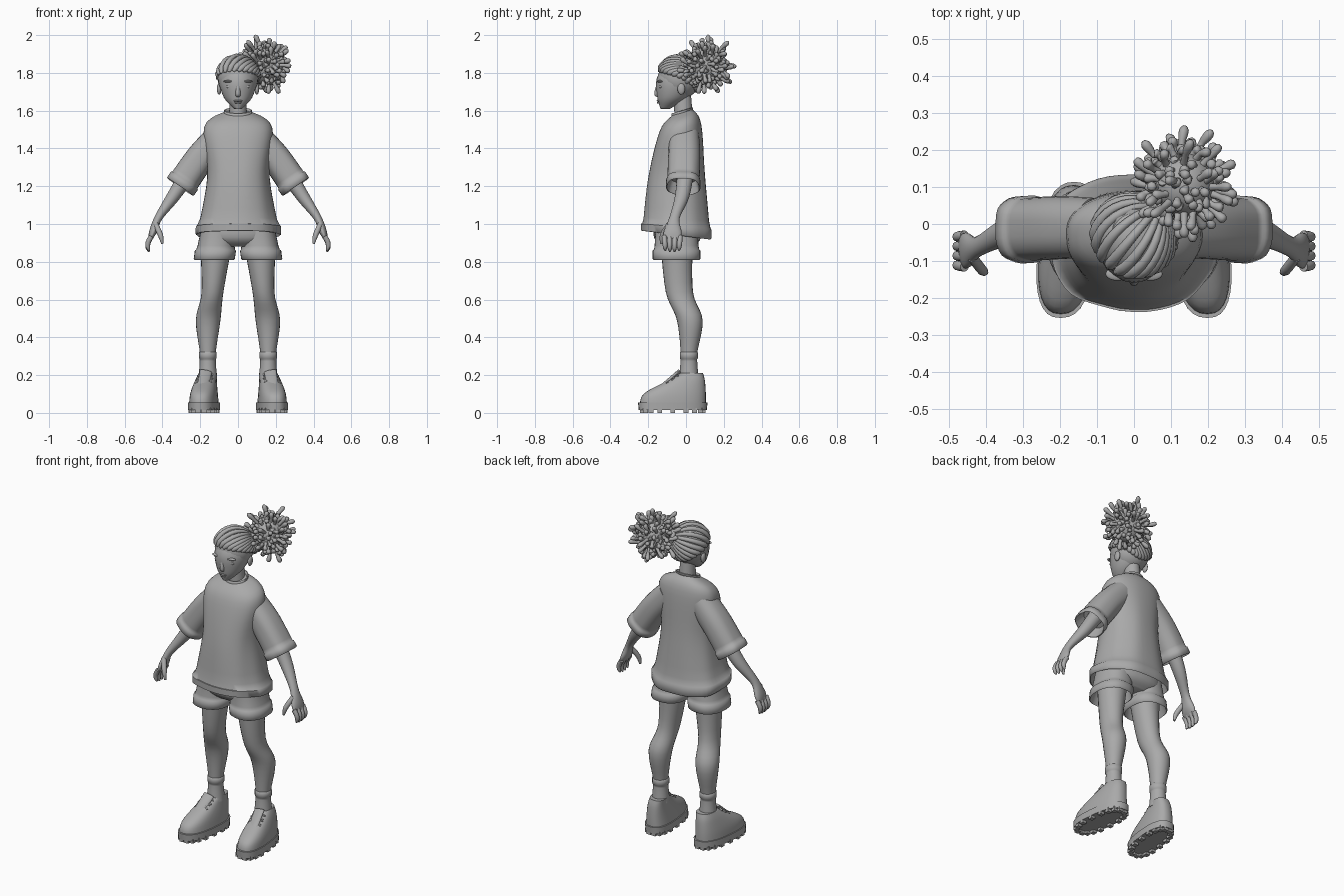
import bpy, bmesh, math, random
from math import sin, cos, pi
from mathutils import Vector

random.seed(4)
cube = bpy.data.objects.get("Cube")
if cube:
    bpy.data.objects.remove(cube)

clay = bpy.data.materials.new("plain grey")
clay.use_nodes = True
grey = (.4, .4, .4, 1)
clay.diffuse_color = grey
clay.node_tree.nodes["Principled BSDF"].inputs["Base Color"].default_value = grey


def finish(name, bm, mirror=False):
    """Turn a bmesh into a smooth part with sharp creases, optionally mirrored."""
    bmesh.ops.recalc_face_normals(bm, faces=bm.faces)
    for face in bm.faces:
        face.smooth = True
    for edge in bm.edges:
        edge.smooth = edge.calc_face_angle(0) < 1.1
    mesh = bpy.data.meshes.new(name)
    bm.to_mesh(mesh)
    bm.free()
    mesh.materials.append(clay)
    part = bpy.data.objects.new(name, mesh)
    bpy.context.collection.objects.link(part)
    if mirror:
        part.modifiers.new("mirror", "MIRROR").use_mirror_merge = False


def place(ring):
    return Vector(ring[:3])


def signed_power(value, exponent):
    return math.copysign(abs(value) ** exponent, value)


def resample(controls, steps):
    """Run a smooth spline through (x, y, z, width, depth) control rings."""
    points = [Vector(ring) for ring in controls]
    last = len(points) - 1
    result = []
    for i in range(last):
        start, end = points[i], points[i + 1]
        leave = (end - points[max(i - 1, 0)]) / 2
        arrive = (points[min(i + 2, last)] - start) / 2
        for step in range(steps):
            t = step / steps
            blend = t * t * (3 - 2 * t)
            result.append(start * (1 - blend) + end * blend
                          + leave * (t * (1 - t) ** 2) - arrive * (t * t * (1 - t)))
    return result + [points[last]]


def turn_hem(rings, height, lip):
    """Finish an open garment end with a raised band that folds inside."""
    end = rings[-1]
    tip = place(end)
    along = (tip - place(rings[-2])).normalized() * height
    kept = [ring for ring in rings if (tip - place(ring)).length > height * 1.2]
    for back, grow in ((1, 0), (.9, lip), (0, lip), (-.1, 0), (1.5, -3 * lip)):
        kept.append((*(tip - along * back), end[3] + grow, end[4] + grow))
    return kept


def add_shell(bm, rings, sides, power, tilt, fold, shear, follow):
    """Skin a list of rings and cap both ends."""
    loops = []
    last = len(rings) - 1
    u, v, heading = Vector((1, 0, 0)), Vector((0, 1, 0)), None
    for i, ring in enumerate(rings):
        if follow:
            t = (place(rings[min(i + 1, last)]) - place(rings[max(i - 1, 0)])).normalized()
            if heading is None and abs(t.y) > .9:
                v = Vector((1, 0, 0))
            elif heading and t.dot(heading) < 0:
                t = -t
            v = (v - t * v.dot(t)).normalized()
            u, heading = v.cross(t), t
        f = i / last
        slope = tilt[0] * (1 - f) + tilt[1] * f
        loop = []
        for k in range(sides):
            angle = 2 * pi * k / sides
            crease = 1 + fold * f * (sin(5 * angle + 2 * f) + sin(9 * angle + 4 * f) / 2)
            offset = (u * ring[3] * signed_power(cos(angle), 2 / power)
                      + v * ring[4] * signed_power(sin(angle), 2 / power)) * crease
            offset.z += slope * offset.y
            offset.x -= shear * offset.y
            loop.append(bm.verts.new(place(ring) + offset))
        loops.append(loop)
    for lower, upper in zip(loops, loops[1:]):
        for k in range(sides):
            n = (k + 1) % sides
            bm.faces.new((lower[k], lower[n], upper[n], upper[k]))
    bm.faces.new(loops[0])
    bm.faces.new(loops[-1])


def loft(name, *shells, sides=24, steps=5, mirror=False, hem=0, lip=.006,
         power=2, tilt=(0, 0), fold=0, shear=0, follow=False):
    bm = bmesh.new()
    for controls in shells:
        rings = resample(controls, steps)
        if hem:
            rings = turn_hem(rings, hem, lip)
        add_shell(bm, rings, sides, power, tilt, fold, shear, follow)
    finish(name, bm, mirror)


def ball(name, centre, size, mirror=False):
    bm = bmesh.new()
    bmesh.ops.create_uvsphere(bm, u_segments=24, v_segments=16, radius=1)
    for vert in bm.verts:
        vert.co = Vector(centre) + vert.co * Vector(size)
    finish(name, bm, mirror)


# Head, neck and face
loft("head", [(0, -.11, 1.61, .02, .025), (0, -.07, 1.67, .075, .082),
              (0, -.04, 1.77, .1, .115), (0, -.03, 1.87, .06, .07)], sides=32)
loft("neck", [(0, -.01, 1.52, .05, .05), (0, -.02, 1.7, .04, .045)])
loft("nose", [(0, -.14, 1.76, .01, .01), (0, -.15, 1.69, .014, .018),
              (0, -.14, 1.67, .01, .01)], sides=12)
ball("upper_lip", (0, -.145, 1.652), (.024, .01, .005))
ball("lower_lip", (0, -.144, 1.642), (.018, .01, .005))
ball("eyes", (.044, -.13, 1.727), (.02, .014, .01), mirror=True)
ball("brows", (.045, -.135, 1.755), (.032, .018, .007), mirror=True)
ball("ears", (.1, -.025, 1.715), (.012, .02, .03), mirror=True)

# Swept-back hair: a cap with tufts running from the hairline to the tie
skull = Vector((0, -.035, 1.775))
cap = Vector((.108, .112, .115))
tie = Vector((.6, .7, .4)).normalized()
ball("hair_cap", skull, cap)


def hairline(turn):
    """Direction of the hairline, high at the brow and low at the nape."""
    back = (1 - cos(turn)) / 2
    rise = .3 - back / 2 - back ** 3 / 2
    return Vector((sin(turn) * cos(rise), -cos(turn) * cos(rise), sin(rise)))


def tuft(turn, steps=10):
    rings = []
    for step in range(steps + 1):
        f = step / steps
        radius = (.017 if step else .008) * (1 - f / 2)
        rings.append((*(skull + cap * hairline(turn).slerp(tie, f)), radius, radius))
    return rings


tuft_count = 26
loft("hair_tufts", *[tuft(2 * pi * i / tuft_count) for i in range(tuft_count)],
     sides=10, steps=1, follow=True)

# Hair tie
hub = skull + cap * tie * 1.1
across = tie.orthogonal().normalized()
around = tie.cross(across)
tie_turns = [2 * pi * i / 24 for i in range(25)]
loft("hair_tie", [(*(hub + (across * cos(a) + around * sin(a)) * .036), .014, .014)
                  for a in tie_turns], sides=10, steps=1, follow=True)

# Curly puff: a core covered with short bent curls ending in knobs
puff = Vector((.135, .105, 1.838))
ball("puff_core", puff, (.09, .09, .1))


def curl(direction):
    bend = Vector([random.uniform(-1, 1) for axis in range(3)]) * .025
    reach = random.uniform(.03, .065)
    rings = []
    for f, radius in ((0, .012), (.6, .009), (.8, .012), (1, .013), (1.1, .006)):
        spot = puff + direction * (.075 + reach * f) + bend * f * f
        rings.append((*spot, radius, radius))
    return rings


curls = []
curl_count = 170
for i in range(curl_count):
    height = 1 - (2 * i + 1) / curl_count
    width = math.sqrt(1 - height * height)
    curls.append(curl(Vector((width * cos(i * 2.4), width * sin(i * 2.4), height))))
loft("puff_curls", *curls, sides=8, steps=2, follow=True)

# Loose shirt
loft("shirt_body", [(0, -.02, 1.59, .07, .055), (0, -.03, 1.51, .18, .11),
                    (0, -.05, 1.25, .165, .15), (0, -.05, .945, .22, .18)],
     sides=48, steps=6, hem=.045, power=2.3, tilt=(.3, -.15), fold=.018)
loft("collar", [(0, -.02, 1.57, .09, .066), (0, -.02, 1.6, .07, .054)],
     sides=32, hem=.015, lip=.004, tilt=(.3, .3))
loft("sleeves", [(.1, -.01, 1.46, .075, .08), (.2, -.01, 1.35, .078, .085),
                 (.305, -.015, 1.2, .08, .085)],
     sides=32, mirror=True, hem=.04, power=2.4, fold=.02, follow=True)

# Arms and hands
loft("arms", [(.25, 0, 1.29, .045, .045), (.34, -.02, 1.15, .035, .038),
              (.42, -.06, 1.035, .021, .027), (.45, -.07, .96, .02, .047),
              (.465, -.075, .92, .01, .045)], sides=20, mirror=True, follow=True)


def finger(index):
    """A finger that bows outward and hangs straight down from the knuckles."""
    side = index - 1.5
    length = .085 - .006 * abs(side)
    rings = []
    for step in range(7):
        f = step / 6
        radius = .013 * math.sqrt(1.1 - f ** 4)
        rings.append((.458 + .02 * sin(pi * f * .8), -.073 + side * (.028 - .004 * f),
                      .935 - length * f, radius, radius))
    return rings


thumb = [(.437, -.09, 1, .014, .014), (.41, -.125, .94, .014, .014),
         (.4, -.13, .895, .006, .006)]
loft("fingers", thumb, *[finger(i) for i in range(4)],
     sides=12, steps=3, mirror=True, follow=True)

# Shorts
loft("shorts_hips", [(0, -.045, 1.05, .17, .12), (0, -.045, .93, .19, .125),
                     (0, -.045, .88, .13, .08)], sides=32, power=2.4)
loft("shorts_legs", [(.1, -.05, 1, .09, .11), (.125, -.05, .815, .103, .12)],
     sides=32, mirror=True, hem=.05, power=2.3, fold=.006)

# Legs and socks
loft("legs", [(.115, -.05, .9, .085, .085), (.135, -.035, .64, .058, .072),
              (.158, .02, .49, .065, .068), (.16, .015, .3, .04, .042),
              (.16, .015, .18, .042, .044)], mirror=True)
loft("socks", [(.16, .015, .18, .05, .052), (.16, .015, .26, .043, .045),
               (.16, .015, .32, .043, .044)], mirror=True, hem=.035, lip=.004)

# Chunky laced shoes
shoe = dict(mirror=True, sides=32, power=2.5, shear=.1)
loft("shoe_uppers", [(.18, -.07, .03, .076, .175), (.18, -.06, .1, .07, .165),
                     (.17, 0, .17, .056, .1), (.16, .03, .21, .047, .06)], **shoe)
loft("shoe_soles", [(.18, -.07, .015, .08, .18), (.18, -.07, .055, .08, .184)], **shoe)

# Cleats spaced around the sole edge
bm = bmesh.new()
cleat_count = 18
for i in range(cleat_count):
    angle = 2 * pi * i / cleat_count
    along = .163 * signed_power(sin(angle), .8)
    out = .066 * signed_power(cos(angle), .8) - along / 10
    for vert in bmesh.ops.create_cube(bm, size=.026)["verts"]:
        vert.co += Vector((.18 + out, along - .07, .013))
finish("sole_cleats", bm, mirror=True)


def lace(row, side):
    """One half of a crossed lace, climbing the front of the shoe."""
    centre = Vector((.187 - .004 * row, -.14 + .028 * row, .14 + .02 * row))
    swing = Vector((.04 * side, .012, .008))
    drop = Vector((0, 0, .012))
    spots = (centre - swing - drop, centre, centre + swing - drop)
    return [(*spot, .005, .005) for spot in spots]


loft("shoe_laces", *[lace(row, side) for row in range(4) for side in (-1, 1)],
     sides=8, mirror=True, follow=True)
loft("shoe_tongues", [(.19, -.15, .115, .03, .015), (.17, -.035, .22, .033, .01)],
     sides=16, mirror=True, follow=True)
